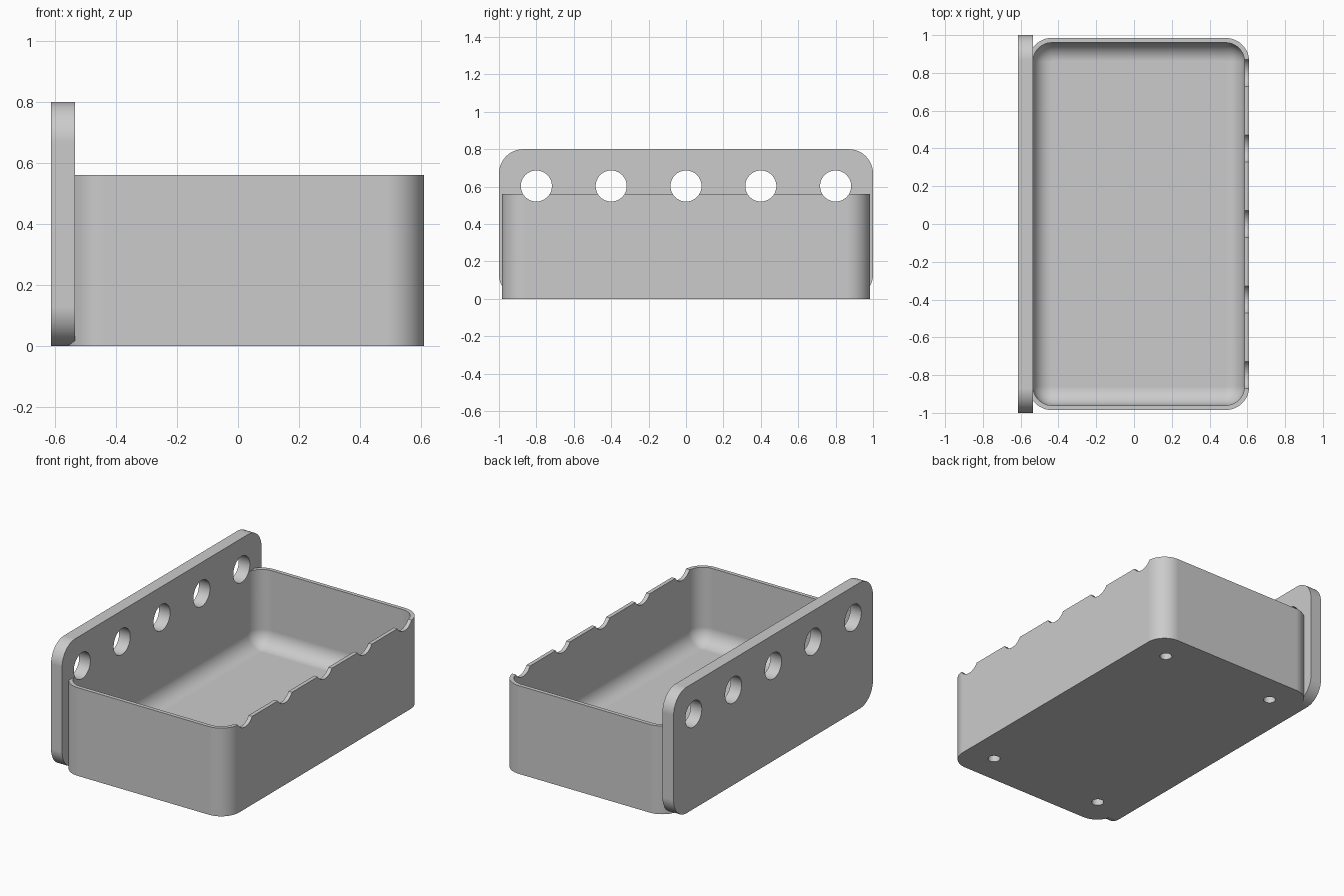
import bpy, bmesh
from math import sin, cos, pi, radians
from mathutils import Matrix

if "Cube" in bpy.data.objects:
    bpy.data.objects.remove(bpy.data.objects["Cube"])

# Main sizes
BACK, FACE, FRONT = -0.613, -0.535, 0.61
HALF_WIDTH, WALL, RIM, FLOOR = 0.985, 0.025, 0.56, 0.08
FILLET = 0.1

grey = bpy.data.materials.new("light grey plastic")
grey.use_nodes = True
colour = (0.6, 0.6, 0.6, 1)
grey.diffuse_color = colour
grey.node_tree.nodes["Principled BSDF"].inputs["Base Color"].default_value = colour


def rounded_rect(x0, x1, y0, y1, r, steps=12):
    """Outline of a rectangle with rounded corners, counter-clockwise."""
    centres = [(x1 - r, y1 - r), (x0 + r, y1 - r), (x0 + r, y0 + r), (x1 - r, y0 + r)]
    return [(cx + r * cos(a), cy + r * sin(a))
            for i, (cx, cy) in enumerate(centres)
            for a in [(i + k / steps) * pi / 2 for k in range(steps + 1)]]


def loft(name, rings, place):
    """Solid skinned through equal rings, with capped ends."""
    bm = bmesh.new()
    loops = [[bm.verts.new(place(p)) for p in ring] for ring in rings]
    for low, high in zip(loops, loops[1:]):
        for i in range(len(low)):
            j = (i + 1) % len(low)
            bm.faces.new((low[i], low[j], high[j], high[i]))
    bm.faces.new(loops[0])
    bm.faces.new(loops[-1])
    bmesh.ops.recalc_face_normals(bm, faces=bm.faces)
    return finish(name, bm)


def cylinder(name, centre, radius, depth, turn=Matrix()):
    bm = bmesh.new()
    bmesh.ops.create_cone(bm, cap_ends=True, segments=48, radius1=radius, radius2=radius,
                          depth=depth, matrix=Matrix.Translation(centre) @ turn)
    return finish(name, bm)


def finish(name, bm):
    mesh = bpy.data.meshes.new(name)
    bm.to_mesh(mesh)
    bm.free()
    obj = bpy.data.objects.new(name, mesh)
    mesh.materials.append(grey)
    bpy.context.collection.objects.link(obj)
    return obj


def combine(target, other, operation):
    """Apply a boolean and discard the helper."""
    bpy.context.view_layer.objects.active = target
    mod = target.modifiers.new(operation.lower(), "BOOLEAN")
    mod.operation, mod.solver, mod.object = operation, "EXACT", other
    bpy.ops.object.modifier_apply(modifier=mod.name)
    bpy.data.objects.remove(other)


# Bin block, with upright rounded corners
outline = rounded_rect(FACE - WALL, FRONT, -HALF_WIDTH, HALF_WIDTH, FILLET + WALL)
tray = loft("wall_bin", [[(x, y, z) for x, y in outline] for z in (0, RIM)], lambda p: p)

# Mounting plate, rounded in the upright plane
outline = rounded_rect(-1, 1, 0, 0.8, 0.13)
plate = loft("back_plate", [[(x, y, z) for y, z in outline] for x in (BACK, FACE)], lambda p: p)
combine(tray, plate, "UNION")

# Cavity with a rounded edge around the floor
rings = []
steps = 12
for k in range(steps + 1):
    a = k / steps * pi / 2
    inset = (FILLET - 0.002) * (1 - sin(a))
    z = FLOOR + FILLET * (1 - cos(a))
    rings.append([(x, y, z) for x, y in rounded_rect(
        FACE + inset, FRONT - WALL - inset,
        -HALF_WIDTH + WALL + inset, HALF_WIDTH - WALL - inset, FILLET - inset)])
rings.append([(x, y, 0.7) for x, y, z in rings[-1]])
combine(tray, loft("cavity", rings, lambda p: p), "DIFFERENCE")

# Row of holes through the plate, also notching the front rim
sideways = Matrix.Rotation(radians(90), 4, "Y")
for i in range(-2, 3):
    combine(tray, cylinder("plate_hole", (0, i * 0.4, 0.603), 0.083, 2, sideways), "DIFFERENCE")

# Blind holes under the floor
for x in (-0.385, 0.42):
    for y in (-0.795, 0.795):
        combine(tray, cylinder("foot_hole", (x, y, 0), 0.036, 0.1), "DIFFERENCE")

# Smooth rounds, crisp edges, flat panels
bpy.ops.object.select_all(action="DESELECT")
tray.select_set(True)
bpy.context.view_layer.objects.active = tray
bpy.ops.object.shade_smooth_by_angle(angle=radians(30))
weighted = tray.modifiers.new("weighted_normals", "WEIGHTED_NORMAL")
weighted.keep_sharp = True
